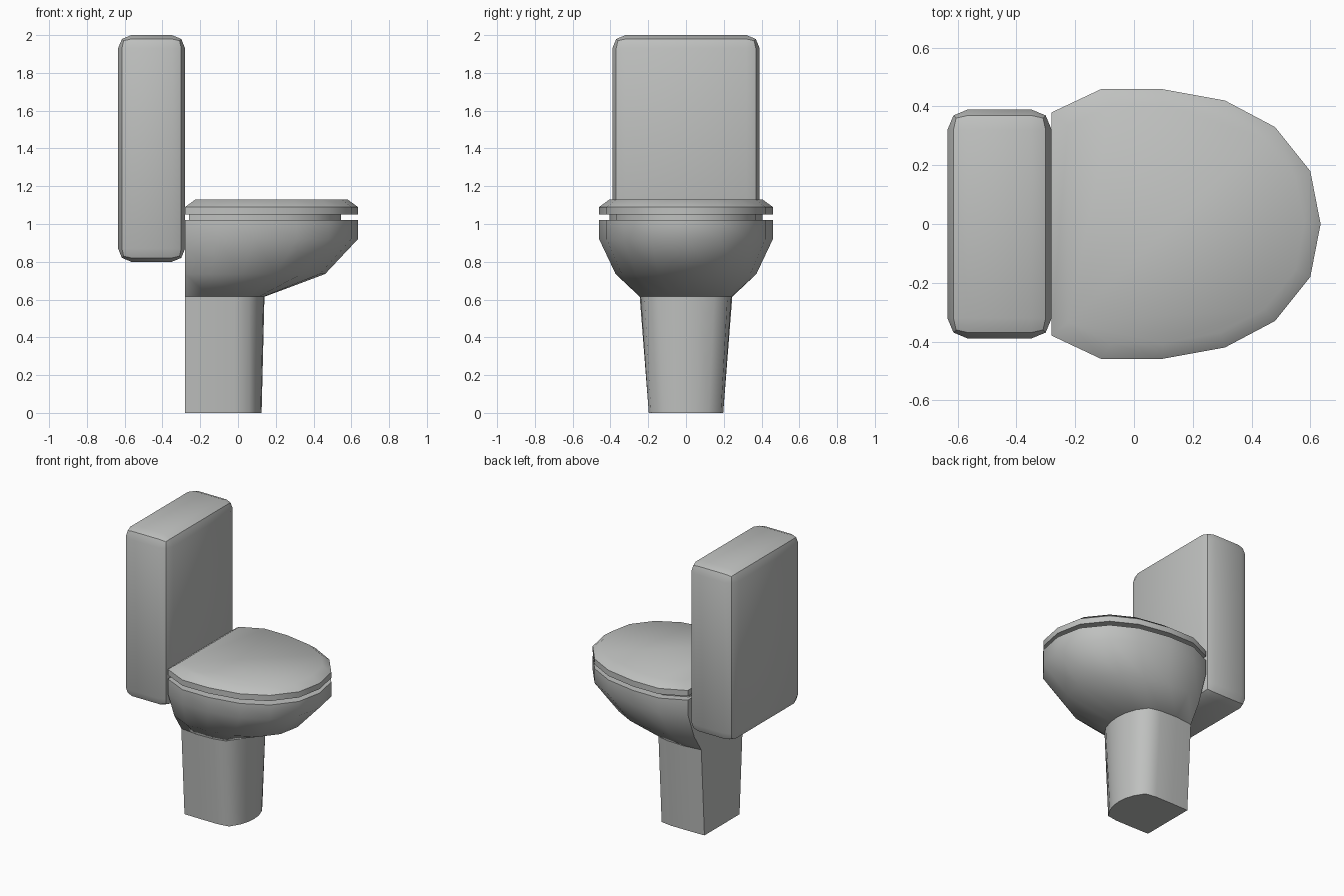
import bpy, bmesh
from math import radians

if "Cube" in bpy.data.objects:
    bpy.data.objects.remove(bpy.data.objects["Cube"])

ceramic = bpy.data.materials.new("grey ceramic")
ceramic.use_nodes = True
COLOUR = (0.52, 0.53, 0.52, 1)
ceramic.diffuse_color = COLOUR
ceramic.node_tree.nodes["Principled BSDF"].inputs["Base Color"].default_value = COLOUR

BACK = -0.28  # flat rear plane shared by bowl and pedestal

# Half outlines from rear corner to front tip, mirrored across y
RIM = [(BACK, 0.38), (-0.11, 0.46), (0.09, 0.46), (0.31, 0.42),
       (0.48, 0.33), (0.6, 0.18), (0.635, 0)]
FOOT = [(BACK, 0.195), (-0.15, 0.197), (-0.02, 0.197), (0.06, 0.185),
        (0.1, 0.12), (0.12, 0.06), (0.125, 0)]
NECK = [(BACK, 0.23), (-0.15, 0.245), (-0.02, 0.24), (0.06, 0.22),
        (0.11, 0.15), (0.135, 0.07), (0.14, 0)]


def ring(half, z, scale=1.0, pivot=BACK):
    """Closed outline at height z, scaled about a point on the centre line."""
    full = half + [(x, -y) for x, y in reversed(half[:-1])]
    return [(pivot + (x - pivot) * scale, y * scale, z) for x, y in full]


def finish(name, bm, angle):
    bmesh.ops.recalc_face_normals(bm, faces=bm.faces)
    mesh = bpy.data.meshes.new(name)
    bm.to_mesh(mesh)
    bm.free()
    mesh.materials.append(ceramic)
    obj = bpy.data.objects.new(name, mesh)
    bpy.context.collection.objects.link(obj)
    bpy.ops.object.select_all(action='DESELECT')
    obj.select_set(True)
    bpy.context.view_layer.objects.active = obj
    bpy.ops.object.shade_smooth_by_angle(angle=radians(angle))


def loft(name, rings, angle=50):
    """Skin a stack of matching rings and cap both ends."""
    bm = bmesh.new()
    loops = [[bm.verts.new(p) for p in r] for r in rings]
    for low, high in zip(loops, loops[1:]):
        for i in range(len(low)):
            j = (i + 1) % len(low)
            bm.faces.new((low[i], low[j], high[j], high[i]))
    bm.faces.new(loops[0])
    bm.faces.new(loops[-1])
    finish(name, bm, angle)


# Pedestal, bowl, recessed seat and lid
loft("pedestal", [ring(FOOT, 0), ring(NECK, 0.615)])
loft("bowl", [ring(NECK, 0.615), ring(RIM, 0.735, 0.81),
              ring(RIM, 0.92), ring(RIM, 1.022)])
loft("seat", [ring(RIM, 1.022, 0.88, -0.113), ring(RIM, 1.05, 0.88, -0.113)])
loft("lid", [ring(RIM, 1.05), ring(RIM, 1.09), ring(RIM, 1.13, 0.88, 0.178)])

# Cistern: box with two-step bevelled edges
bm = bmesh.new()
bmesh.ops.create_cube(bm, size=1)
bmesh.ops.scale(bm, vec=(0.355, 0.78, 1.2), verts=bm.verts)
bmesh.ops.translate(bm, vec=(-0.4575, 0, 1.4), verts=bm.verts)
bmesh.ops.bevel(bm, geom=bm.edges[:], offset=0.07, segments=2,
                profile=0.5, affect='EDGES')
finish("cistern", bm, 30)
